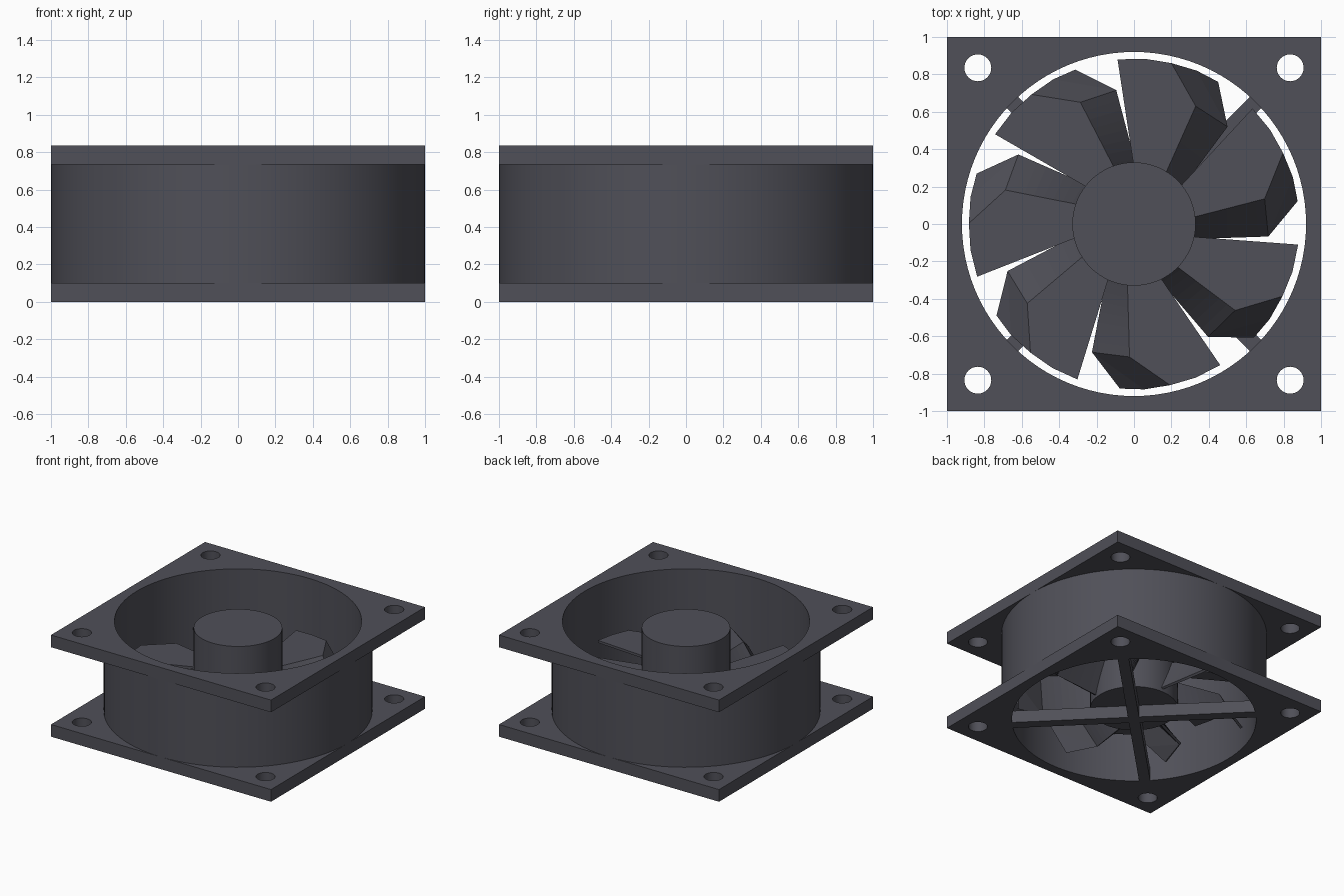
import bpy, bmesh
from math import sin, cos, pi, radians
from mathutils import Matrix, Vector

if "Cube" in bpy.data.objects:
    bpy.data.objects.remove(bpy.data.objects["Cube"], do_unlink=True)

HEIGHT, PLATE = 0.835, 0.1
BORE, OUTER = 0.92, 1.0
BLADES = 7

plastic = bpy.data.materials.new("dark_grey_plastic")
plastic.use_nodes = True
plastic.diffuse_color = (0.08, 0.08, 0.098, 1)
plastic.node_tree.nodes["Principled BSDF"].inputs["Base Color"].default_value = plastic.diffuse_color


def add_object(name, bm, smooth=False):
    bmesh.ops.recalc_face_normals(bm, faces=bm.faces[:])
    mesh = bpy.data.meshes.new(name)
    bm.to_mesh(mesh)
    bm.free()
    mesh.materials.append(plastic)
    obj = bpy.data.objects.new(name, mesh)
    bpy.context.collection.objects.link(obj)
    if smooth:
        bpy.ops.object.select_all(action="DESELECT")
        obj.select_set(True)
        bpy.context.view_layer.objects.active = obj
        bpy.ops.object.shade_smooth_by_angle(angle=radians(30))
    return obj


def circle(radius, segments, cx=0, cy=0):
    return [(cx + radius * cos(2 * pi * i / segments),
             cy + radius * sin(2 * pi * i / segments)) for i in range(segments)]


def extruded(name, loops, z0, z1, smooth=True):
    """Fill flat loops (inner ones become holes) and extrude upward."""
    bm = bmesh.new()
    for loop in loops:
        verts = [bm.verts.new((x, y, z0)) for x, y in loop]
        for a, b in zip(verts, verts[1:] + verts[:1]):
            bm.edges.new((a, b))
    bmesh.ops.triangle_fill(bm, edges=bm.edges[:], use_beauty=True, normal=(0, 0, 1))
    grown = bmesh.ops.extrude_face_region(bm, geom=bm.faces[:], use_keep_orig=True)
    top = [v for v in grown["geom"] if isinstance(v, bmesh.types.BMVert)]
    bmesh.ops.translate(bm, verts=top, vec=(0, 0, z1 - z0))
    return add_object(name, bm, smooth)


# Square mounting plates with bore and screw holes
square = [(-1, -1), (1, -1), (1, 1), (-1, 1)]
screw_holes = [circle(0.072, 32, 0.835 * sx, 0.835 * sy) for sx, sy in square]
for name, z in (("bottom_plate", 0), ("top_plate", HEIGHT - PLATE)):
    extruded(name, [square, circle(BORE, 96)] + screw_holes, z, z + PLATE)

# Round duct between the plates
extruded("duct_wall", [circle(OUTER, 96), circle(BORE, 96)], PLATE, HEIGHT - PLATE)

# Motor hub
extruded("hub", [circle(0.33, 64)], PLATE, 0.78)

# Diagonal support bars under the hub
for name, angle in (("support_bar_a", 45), ("support_bar_b", -45)):
    bm = bmesh.new()
    bmesh.ops.create_cube(bm, size=1, matrix=Matrix.Rotation(radians(angle), 4, "Z")
                          @ Matrix.Translation((0, 0, PLATE / 2))
                          @ Matrix.Diagonal((2 * BORE, 0.084, PLATE, 1)))
    add_object(name, bm)

# Fan blades: a level panel folding down into a steep leading edge
FLAT, LOW = 0.4, 0.13
back_root, back_tip = Vector((0.0, 0.3, FLAT)), Vector((-0.088, 0.88, FLAT))
tip_mid = Vector((0.06, 0.883, FLAT))
fold_root, fold_mid, fold_tip = (Vector((x, y, FLAT)) for x, y in
                                 ((0.16, 0.25), (0.33, 0.63), (0.2, 0.86)))
low_root, low_mid, low_tip = (Vector((x, y, z)) for x, y, z in
                              ((0.24, 0.17, LOW), (0.5, 0.52, 0.16), (0.45, 0.76, LOW)))
edge_mid = Vector((0.335, 0.82, 0.28))
STEPS = 8


def blade(name, turn):
    bm = bmesh.new()

    def face(*points):
        bm.faces.new([bm.verts.new(p) for p in points])

    folds = [fold_root.lerp(fold_mid, i / STEPS) for i in range(STEPS + 1)]
    lows = [low_root.lerp(low_mid, i / STEPS) for i in range(STEPS + 1)]
    face(back_root, *folds, fold_tip, tip_mid, back_tip)
    for i in range(STEPS):
        face(folds[i], lows[i], lows[i + 1], folds[i + 1])
    face(fold_mid, low_mid, edge_mid, fold_tip)
    face(low_mid, low_tip, edge_mid)
    bmesh.ops.remove_doubles(bm, verts=bm.verts[:], dist=0.0005)
    bmesh.ops.rotate(bm, verts=bm.verts[:], cent=(0, 0, 0), matrix=Matrix.Rotation(turn, 3, "Z"))
    obj = add_object(name, bm)
    thick = obj.modifiers.new("thickness", "SOLIDIFY")
    thick.thickness = 0.02
    # grow the sheet downward whichever way its normals settled
    thick.offset = -1 if obj.data.polygons[0].normal.z > 0 else 1


for i in range(BLADES):
    blade(f"fan_blade_{i + 1}", 2 * pi * i / BLADES)
